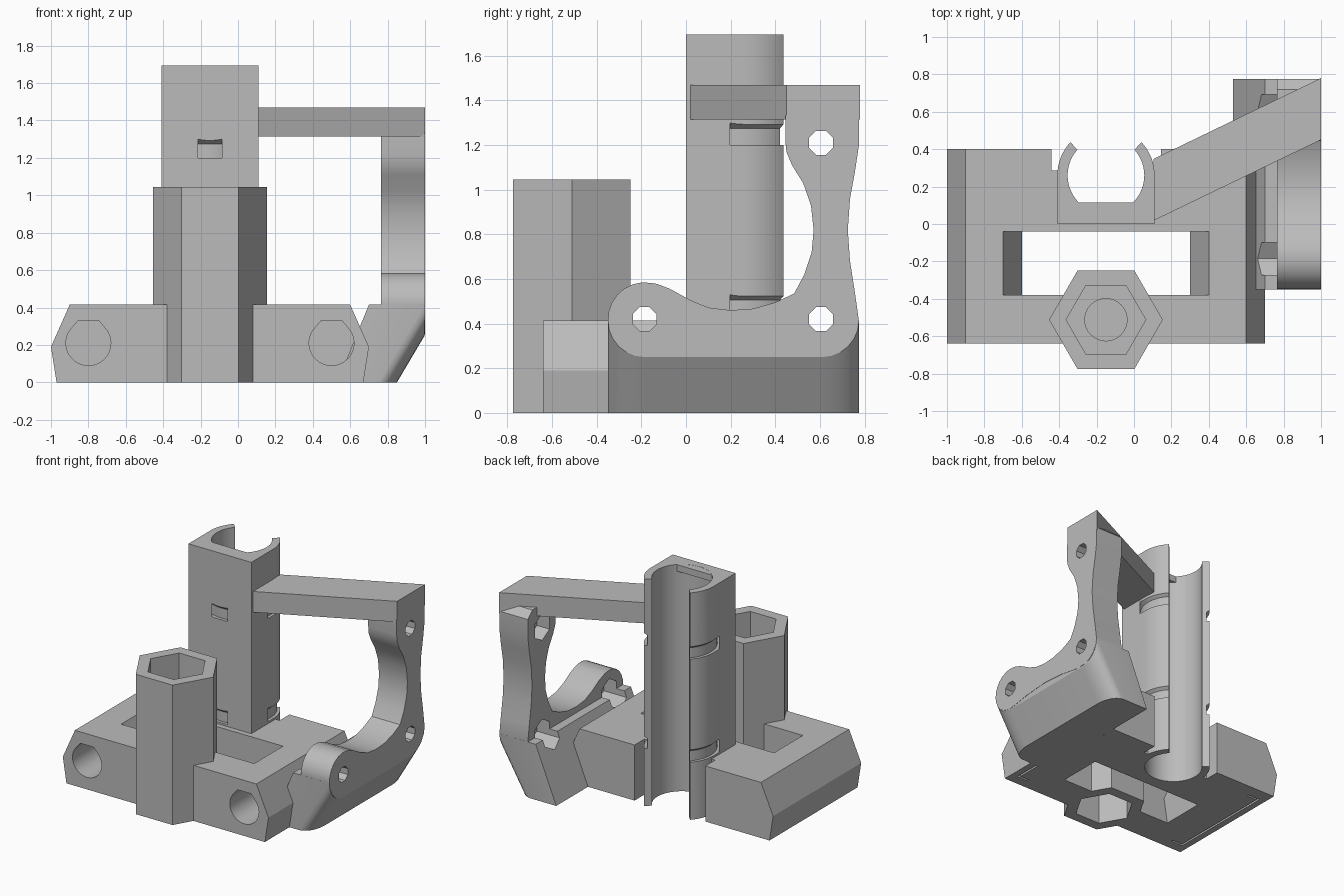
import bpy, bmesh, math

if "Cube" in bpy.data.objects:
    bpy.data.objects.remove(bpy.data.objects["Cube"], do_unlink=True)

grey = bpy.data.materials.new("plain grey")
grey.use_nodes = True
grey.diffuse_color = (0.5, 0.5, 0.5, 1)
grey.node_tree.nodes["Principled BSDF"].inputs["Base Color"].default_value = (0.5, 0.5, 0.5, 1)


def finish(bm, name):
    bmesh.ops.recalc_face_normals(bm, faces=bm.faces)
    mesh = bpy.data.meshes.new(name)
    bm.to_mesh(mesh)
    bm.free()
    mesh.materials.append(grey)
    obj = bpy.data.objects.new(name, mesh)
    bpy.context.collection.objects.link(obj)
    return obj


def prism(name, points, axis, lo, hi):
    """Extrude a 2D outline along one axis."""
    place = {"x": lambda a, b, c: (c, a, b),
             "y": lambda a, b, c: (a, c, b),
             "z": lambda a, b, c: (a, b, c)}[axis]
    bm = bmesh.new()
    low = [bm.verts.new(place(a, b, lo)) for a, b in points]
    high = [bm.verts.new(place(a, b, hi)) for a, b in points]
    bm.faces.new(low)
    bm.faces.new(high)
    n = len(points)
    for i in range(n):
        j = (i + 1) % n
        bm.faces.new((low[i], low[j], high[j], high[i]))
    return finish(bm, name)


def arc(cx, cy, r, start, end, steps):
    return [(cx + r * math.cos(math.radians(start + (end - start) * i / steps)),
             cy + r * math.sin(math.radians(start + (end - start) * i / steps)))
            for i in range(steps + 1)]


def ngon(cx, cy, r, n, turn=0):
    return arc(cx, cy, r, turn, turn + 360, n)[:-1]


def rect(x0, y0, x1, y1):
    return [(x0, y0), (x1, y0), (x1, y1), (x0, y1)]


def cut(obj, cutter):
    """Subtract a cutter, then throw it away."""
    cutter.hide_render = True
    mod = obj.modifiers.new("cut", "BOOLEAN")
    mod.operation, mod.solver, mod.object = "DIFFERENCE", "EXACT", cutter
    deps = bpy.context.evaluated_depsgraph_get()
    mesh = bpy.data.meshes.new_from_object(obj.evaluated_get(deps))
    obj.modifiers.clear()
    obj.data = mesh
    bpy.data.objects.remove(cutter, do_unlink=True)


CX = -0.15            # shared centre line of nut tube and bearing holder
BY = 0.26             # bearing axis y
TY = -0.512           # nut tube axis y

# Base: two rod clamps with a slot between them
base = prism("base", [(-0.97, 0), (-1, 0.19), (-0.9, 0.415), (0.6, 0.415),
                      (0.7, 0.19), (0.67, 0)], "y", -0.64, 0.4)
cut(base, prism("slot_cutter", [(-0.63, -0.1), (-0.63, 0), (-0.6, 0.19), (-0.7, 0.415),
                                (-0.7, 0.5), (0.4, 0.5), (0.4, 0.415), (0.3, 0.19),
                                (0.33, 0), (0.33, -0.1)], "y", -0.38, -0.04))
cut(base, prism("notch_cutter", rect(-0.44, 0.285, 0.145, 0.6), "z", -0.1, 0.6))
cut(base, prism("bore_cutter", ngon(CX, BY, 0.207, 48), "z", -0.1, 0.6))
for x in (-0.8, 0.5):
    # Rod holes with a flattened teardrop top
    hole = arc(x, 0.21, 0.12, 135, 405, 32) + [(x + 0.055, 0.33), (x - 0.055, 0.33)]
    cut(base, prism("rod_cutter", hole, "y", -0.8, 0.32))
for x, d in ((-0.92, 1), (0.62, -1)):
    # Thin relief slits underneath
    slit = [(x, -0.56), (x + 0.1 * d, -0.56), (x + 0.1 * d, -0.545), (x + 0.015 * d, -0.545),
            (x + 0.015 * d, 0.285), (x + 0.1 * d, 0.285), (x + 0.1 * d, 0.3), (x, 0.3)]
    cut(base, prism("slit_cutter", slit, "z", -0.1, 0.04))

# Hexagonal nut tube with recesses at both ends
tube = prism("nut_tube", ngon(CX, TY, 0.304, 6), "z", 0, 1.045)
cut(tube, prism("top_recess", ngon(CX, TY, 0.213, 6), "z", 0.5, 1.2))
cut(tube, prism("rod_recess", ngon(CX, TY, 0.113, 32), "z", 0.38, 0.6))
for part in (tube, base):
    cut(part, prism("nut_recess", ngon(CX, TY, 0.213, 6), "z", -0.1, 0.34))

# Bearing holder: square front, open round clip at the back
clip = ([(-0.41, 0), (0.11, 0)] + arc(CX, BY, 0.26, 0, 43, 8)
        + arc(CX, BY, 0.205, 42, -222, 44) + arc(CX, BY, 0.26, 137, 180, 8))
holder = prism("bearing_holder", clip, "z", 0, 1.695)
for z0, z1 in ((1.2, 1.3), (0.43, 0.53)):
    # Tie grooves running round the bearing
    bm = bmesh.new()
    rings = []
    for x, y in ngon(0, 0, 1, 64):
        rings.append([bm.verts.new((CX + r * x, BY + r * y, z)) for r, z in
                      ((0.238, z0), (0.268, z0), (0.268, z1), (0.238, z1 - 0.025))])
    for i in range(64):
        a, b = rings[i], rings[(i + 1) % 64]
        for k in range(4):
            bm.faces.new((a[k], b[k], b[(k + 1) % 4], a[(k + 1) % 4]))
    cut(holder, finish(bm, "groove_cutter"))
stop = prism("bearing_stop", rect(-0.295, 0.04, -0.005, 0.115), "z", 1.645, 1.694)

# Motor plate outline (y, z)
outline = [(-0.13, 0.578), (-0.07, 0.555), (0.02, 0.505), (0.1, 0.472), (0.2, 0.46),
           (0.3, 0.467), (0.4, 0.495), (0.485, 0.535), (0.53, 0.62), (0.563, 0.72),
           (0.572, 0.82), (0.56, 0.93), (0.525, 1.03), (0.475, 1.11), (0.45, 1.17),
           (0.445, 1.22), (0.445, 1.33), (0.5, 1.38), (0.72, 1.38), (0.775, 1.33),
           (0.775, 1.2), (0.757, 1.08), (0.735, 0.96), (0.725, 0.82), (0.735, 0.68),
           (0.757, 0.54), (0.775, 0.41), (0.765, 0.36), (0.735, 0.31), (0.69, 0.275),
           (0.62, 0.257), (0.52, 0.263), (0.4, 0.285), (0.2, 0.3), (0, 0.285)]
outline += arc(-0.185, 0.42, 0.165, -75, -280, 14)
plate = prism("motor_plate", outline, "x", 0.765, 1.0)

# Foot joining plate and base, undercut on the outside
bm = bmesh.new()
edge = (arc(-0.185, 0.415, 0.165, 180, 270, 6) + arc(0.61, 0.415, 0.165, 270, 360, 6))
for y, z in edge:
    bm.verts.new((0.998, y, z))
    bm.verts.new((1 - 0.6 * z, y, 0))
for y in (-0.35, 0.775):
    bm.verts.new((0.53, y, 0))
    bm.verts.new((0.70, y, 0.415))
hull = bmesh.ops.convex_hull(bm, input=bm.verts)
loose = {g for g in hull["geom_interior"] + hull["geom_unused"]
         if isinstance(g, bmesh.types.BMVert)}
bmesh.ops.delete(bm, geom=list(loose), context="VERTS")
foot = finish(bm, "plate_foot")

# Bolt holes and nut traps
for y, z in ((-0.185, 0.42), (0.605, 0.42), (0.605, 1.21)):
    for part in ((plate, foot) if z < 1 else (plate,)):
        cut(part, prism("bolt_cutter", ngon(y, z, 0.058, 8, 22.5), "x", 0.4, 1.2))
        cut(part, prism("trap_cutter", ngon(y, z, 0.1, 6, 30), "x", 0.4, 0.87))

# Slanted brace from holder to plate
brace = prism("brace", [(0.105, 0.018), (1, 0.45), (1, 0.78), (0.105, 0.348)],
              "z", 1.315, 1.47)

# Smooth the curves, keep edges sharp
parts = (base, tube, holder, stop, plate, foot, brace)
bpy.ops.object.select_all(action="DESELECT")
for part in parts:
    part.select_set(True)
bpy.context.view_layer.objects.active = base
bpy.ops.object.shade_smooth_by_angle(angle=math.radians(30))
